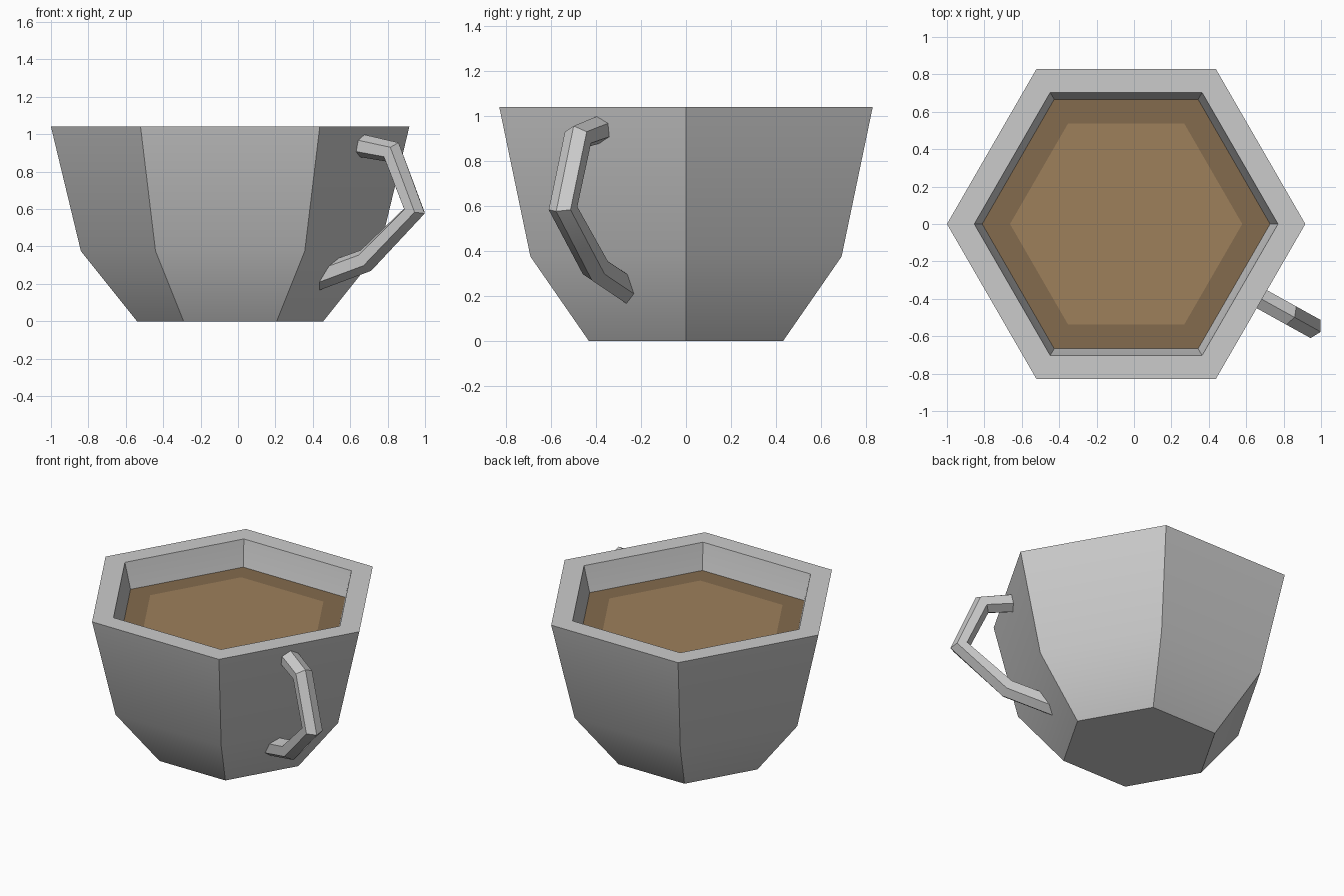
import bpy, bmesh
from math import sin, cos, pi, radians
from mathutils import Vector

if "Cube" in bpy.data.objects:
    bpy.data.objects.remove(bpy.data.objects["Cube"])

CX = -0.042  # cup axis


def ring(bm, r, z):
    return [bm.verts.new((CX + r * cos(i * pi / 3), r * sin(i * pi / 3), z)) for i in range(6)]


def bridge(bm, rings):
    for a, b in zip(rings, rings[1:]):
        for i in range(6):
            j = (i + 1) % 6
            bm.faces.new((a[i], a[j], b[j], b[i]))


def finish(bm, name, smooth=True):
    bmesh.ops.recalc_face_normals(bm, faces=bm.faces)
    me = bpy.data.meshes.new(name)
    bm.to_mesh(me)
    bm.free()
    ob = bpy.data.objects.new(name, me)
    bpy.context.collection.objects.link(ob)
    if smooth:
        bpy.ops.object.select_all(action='DESELECT')
        ob.select_set(True)
        bpy.context.view_layer.objects.active = ob
        bpy.ops.object.shade_smooth_by_angle(angle=radians(30))
    return ob


# Cup body: outer wall, rim and inner cavity in one hexagonal profile
bm = bmesh.new()
profile = [(0.498, 0), (0.798, 0.375), (0.958, 1.04),
           (0.812, 1.04), (0.66, 0.42), (0.42, 0.12)]
rings = [ring(bm, r, z) for r, z in profile]
bridge(bm, rings)
bm.faces.new(rings[0])
bm.faces.new(rings[-1])
finish(bm, "cup_body")

# Coffee: dark border around a lighter centre
bm = bmesh.new()
rings = [ring(bm, 0.783, 0.867), ring(bm, 0.621, 0.867)]
bridge(bm, rings)
bm.faces.new(rings[1]).material_index = 1
coffee = finish(bm, "coffee", smooth=False)
if coffee.data.polygons[0].normal.z < 0:
    coffee.data.flip_normals()
for name, col in (("coffee_dark", (0.228, 0.146, 0.075, 1)),
                  ("coffee_light", (0.34, 0.214, 0.104, 1))):
    mat = bpy.data.materials.new(name)
    mat.diffuse_color = col
    mat.use_nodes = True
    mat.node_tree.nodes["Principled BSDF"].inputs["Base Color"].default_value = mat.diffuse_color
    coffee.data.materials.append(mat)

# Handle: hexagonal tube swept along a path of (distance from axis, height)
path = [Vector(p) for p in ((0.72, 0.953), (0.99, 0.905), (1.127, 0.59),
                            (0.83, 0.325), (0.52, 0.225))]
ang = radians(-29)
out = Vector((cos(ang), sin(ang), 0))
side = Vector((-sin(ang), cos(ang), 0))
bm = bmesh.new()
rings = []
for k, p in enumerate(path):
    t = Vector((0, 0))
    if k > 0:
        t += (p - path[k - 1]).normalized()
    if k < len(path) - 1:
        t += (path[k + 1] - p).normalized()
    t.normalize()
    n = out * -t.y + Vector((0, 0, t.x))
    c = Vector((CX, 0, p.y)) + out * p.x
    rings.append([bm.verts.new(c + 0.064 * (n * cos(i * pi / 3) + side * sin(i * pi / 3)))
                  for i in range(6)])
bridge(bm, rings)
bm.faces.new(rings[0])
bm.faces.new(rings[-1])
finish(bm, "handle")
